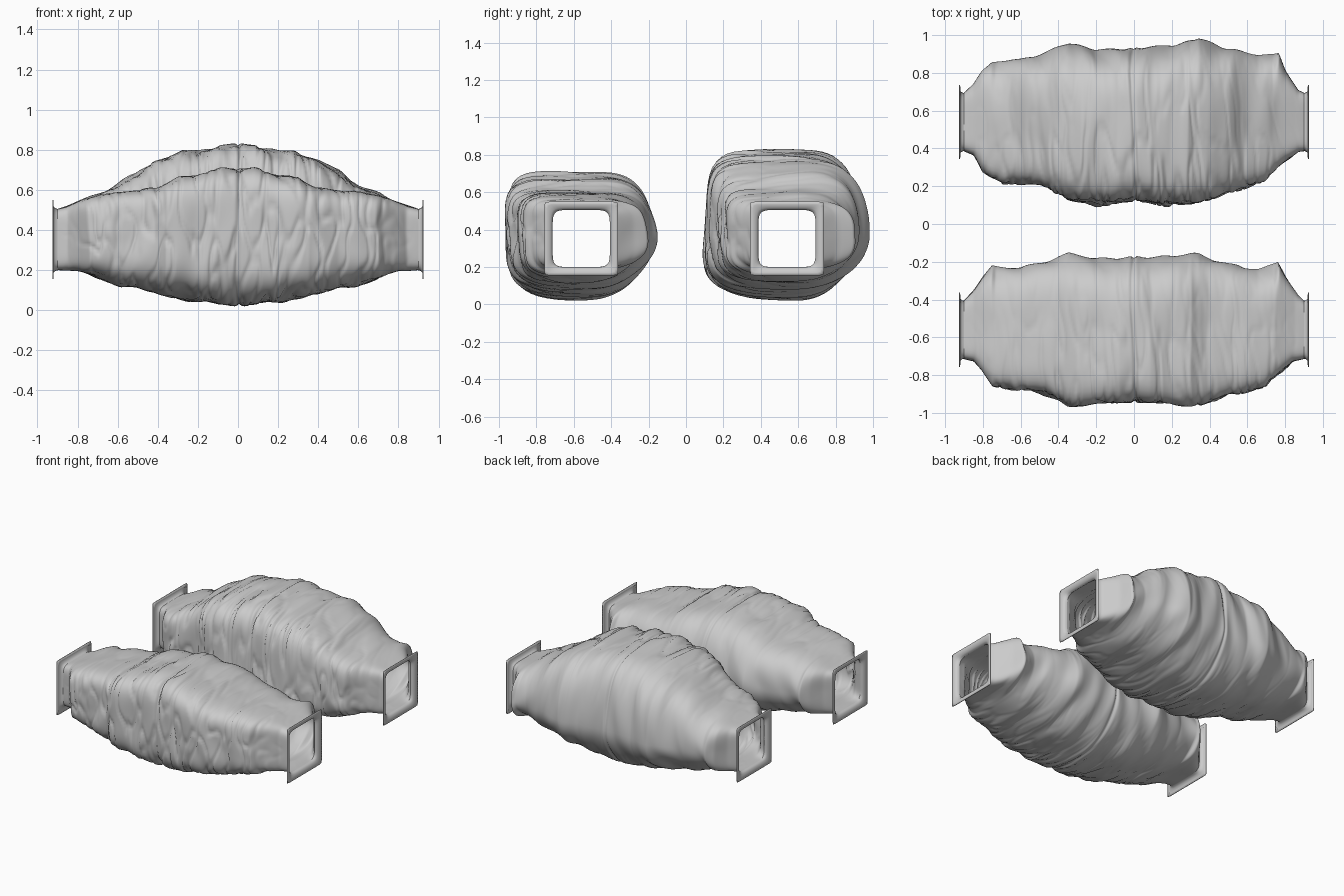
import bpy, math
from mathutils import Vector, noise

if "Cube" in bpy.data.objects:
    bpy.data.objects.remove(bpy.data.objects["Cube"])

ROWS, SIDES = 230, 96

# Edge profiles along the length: (x, value)
BOTTOM = [(0, .005), (.1, .01), (.3, .045), (.4, .065), (.5, .1), (.6, .105), (.7, .15), (.8, .19), (.9, .2)]
FRONT_SLEEVE = dict(
    back=[(-.9, -.405), (-.85, -.35), (-.8, -.27), (-.75, -.205), (-.6, -.21), (-.35, -.143), (-.2, -.165), (.1, -.155),
          (.35, -.143), (.5, -.19), (.65, -.22), (.76, -.195), (.8, -.27), (.87, -.375), (.9, -.405)],
    front=[(-.9, -.715), (-.85, -.73), (-.8, -.79), (-.75, -.88), (-.5, -.91), (-.35, -.985), (0, -.965),
           (.35, -.985), (.5, -.925), (.7, -.885), (.78, -.8), (.84, -.73), (.9, -.715)],
    top=[(0, .725), (.08, .725), (.2, .69), (.3, .68), (.4, .62), (.6, .605), (.75, .57), (.85, .52), (.9, .505)],
    yc=-.56, zc=.36)
REAR_SLEEVE = dict(
    back=[(-.9, .695), (-.85, .745), (-.8, .825), (-.75, .87), (-.6, .89), (-.35, .977), (-.2, .94), (0, .96),
          (.2, .965), (.35, 1.005), (.5, .955), (.65, .91), (.76, .92), (.8, .82), (.87, .71), (.9, .695)],
    front=[(-.9, .385), (-.85, .36), (-.8, .27), (-.7, .2), (-.5, .185), (-.35, .105), (-.2, .075), (0, .09),
           (.2, .075), (.35, .085), (.5, .14), (.7, .215), (.8, .32), (.87, .38), (.9, .385)],
    top=[(0, .85), (.08, .855), (.2, .81), (.28, .82), (.4, .77), (.5, .71), (.6, .64), (.75, .57), (.85, .525), (.9, .505)],
    yc=.54, zc=.36)


def sample(table, x):
    x = min(max(x, table[0][0]), table[-1][0])
    for (x0, a), (x1, b) in zip(table, table[1:]):
        if x <= x1:
            return a + (b - a) * (x - x0) / (x1 - x0)
    return table[-1][1]


def squircle(t, n):
    c, s = math.cos(t), math.sin(t)
    r = (abs(c) ** n + abs(s) ** n) ** (-1 / n)
    return r * c, r * s


def mesh_from_rings(name, rings):
    count = len(rings[0])
    verts = [v for ring in rings for v in ring]
    faces = [(i * count + j, i * count + (j + 1) % count, (i + 1) * count + (j + 1) % count, (i + 1) * count + j)
             for i in range(len(rings) - 1) for j in range(count)]
    me = bpy.data.meshes.new(name)
    me.from_pydata(verts, [], [tuple(reversed(f)) for f in faces])
    me.polygons.foreach_set("use_smooth", [True] * len(faces))
    ob = bpy.data.objects.new(name, me)
    bpy.context.collection.objects.link(ob)
    return ob


# Wrinkled cloth tube, square at both ends and lopsided in the middle
def sleeve(name, p, seed):
    rings = []
    for i in range(ROWS + 1):
        x = -.9 + 1.8 * i / ROWS
        ends = min(1, max(0, (.9 - abs(x)) / .17))
        back, front = sample(p['back'], x), sample(p['front'], x)
        top, bottom = sample(p['top'], abs(x)), sample(BOTTOM, abs(x))
        ring = []
        for j in range(SIDES):
            t = 2 * math.pi * j / SIDES
            c, s = math.cos(t), math.sin(t)
            n_mid = 3.1 - 1.0 * c + .6 * s + (2.2 * -c * s if c < 0 < s else 0)
            n = 7 * (1 - ends) + n_mid * ends
            u, v = squircle(t, n)
            # Diagonal folds plus finer sharp creases
            q = Vector((abs(x) * 9 + s * .7 + .4 * x, c * 1.1 + seed, s * 1.1))
            fold = .5 + .5 * noise.noise(q)
            q2 = Vector((x * 19 + c * .8, c * 1.6, s * 1.6 + seed + 7))
            crease = max(0, 1 - abs(noise.noise(q2)) * 5)
            seam = math.exp(-(x / .012) ** 2) * .012
            depth = ends * (.04 * fold + .012 * crease * (.5 - .5 * c) + seam)
            k = 1 - depth / .4
            y = p['yc'] + u * k * ((back - p['yc']) if u > 0 else (p['yc'] - front))
            z = p['zc'] + v * k * ((top - p['zc']) if v > 0 else (p['zc'] - bottom))
            ring.append((x + ends * .02 * noise.noise(q2 * .5), y, z))
        rings.append(ring)
    return mesh_from_rings(name, rings)


# Thin square collar that flares out from the tube mouth
def collar(name, side, yc):
    profile = [(.898, .153, 7), (.91, .156, 8), (.918, .163, 10), (.923, .174, 14), (.925, .182, 20),
               (.926, .197, 40), (.921, .197, 40), (.919, .18, 20)]
    rings = []
    for x, h, n in profile:
        ring = []
        for j in range(SIDES):
            u, v = squircle(2 * math.pi * j / SIDES, n)
            ring.append((side * x, yc + h * u, .352 + h * v))
        rings.append(ring if side > 0 else ring[::-1])
    return mesh_from_rings(name, rings)


for label, prof, seed in (("front", FRONT_SLEEVE, 3.3), ("rear", REAR_SLEEVE, 3.9)):
    sleeve(label + "_cloth_sleeve", prof, seed)
    for side, end in ((-1, "left"), (1, "right")):
        collar(f"{label}_{end}_collar", side, prof['yc'])
